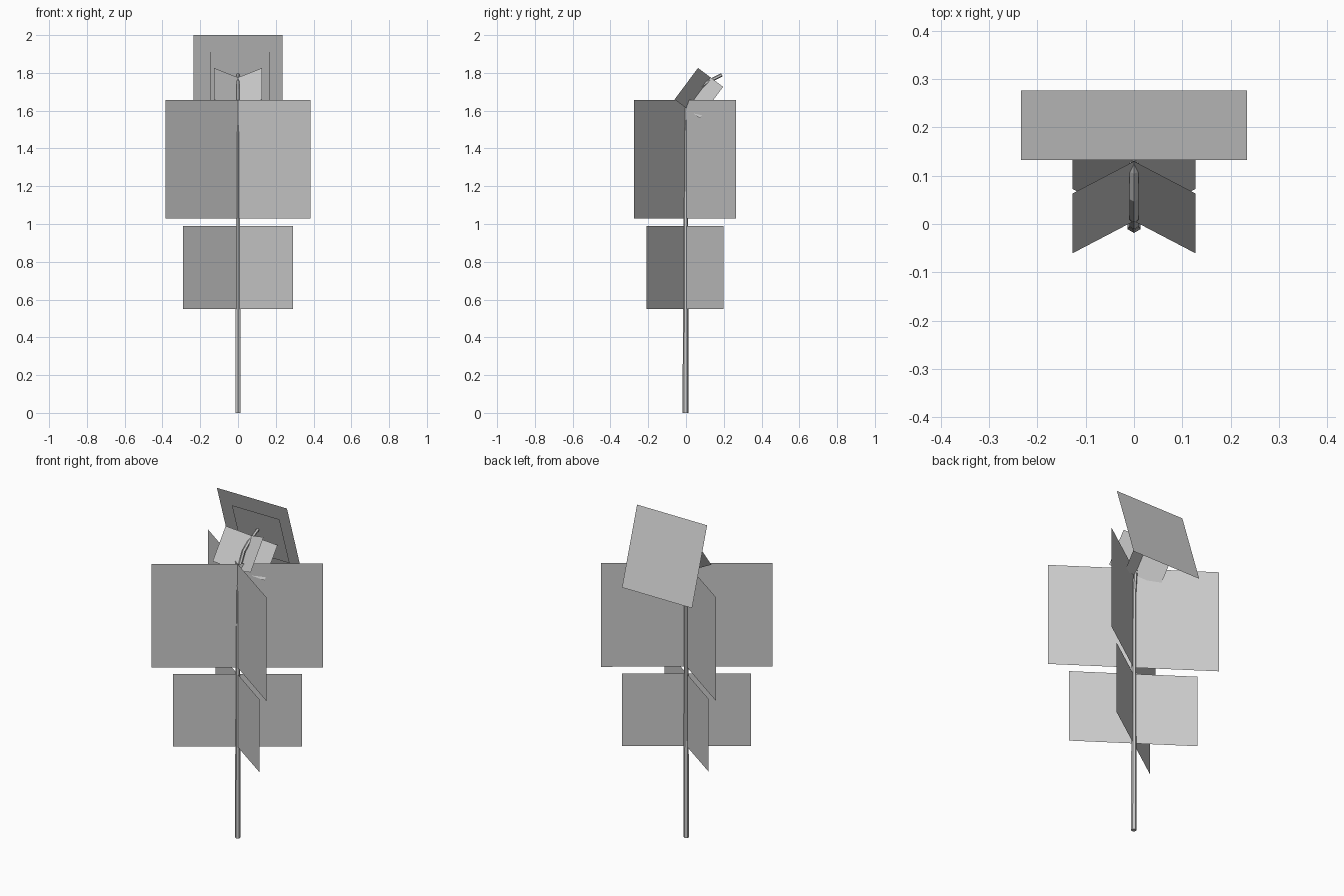
import bpy, bmesh, math
from mathutils import Vector

if "Cube" in bpy.data.objects:
    bpy.data.objects.remove(bpy.data.objects["Cube"])


def make_object(name, bm):
    mesh = bpy.data.meshes.new(name)
    bm.to_mesh(mesh)
    bm.free()
    obj = bpy.data.objects.new(name, mesh)
    bpy.context.collection.objects.link(obj)
    return obj


def add_quad(bm, centre, u, v):
    """Rectangle spanned by half vectors u and v."""
    bm.faces.new([bm.verts.new(centre + a * u + b * v)
                  for a, b in ((-1, -1), (1, -1), (1, 1), (-1, 1))])


def crossed_cards(name, bottom, top, half_x, half_depth):
    """Two flat cards crossing along the bottom-top line."""
    bottom, top = Vector(bottom), Vector(top)
    axis = top - bottom
    depth = Vector((1, 0, 0)).cross(axis.normalized()) * half_depth
    bm = bmesh.new()
    for side in (1, -1):
        add_quad(bm, (bottom + top) / 2, Vector((half_x, 0, 0)) + side * depth, axis / 2)
    return make_object(name, bm)


def tilted_square(name, centre, half, tilt):
    """Flower card leaning back, normal in the yz plane."""
    bm = bmesh.new()
    up = Vector((0, -math.sin(tilt), math.cos(tilt)))
    add_quad(bm, Vector(centre), Vector((-half, 0, 0)), up * half)
    return make_object(name, bm)


def tube(name, path, sides=6):
    """Tapering tube through (y, z, radius) points in the yz plane."""
    bm = bmesh.new()
    pts = [Vector((0, y, z)) for y, z, r in path]
    rings = []
    for i, p in enumerate(pts):
        tangent = (pts[min(i + 1, len(pts) - 1)] - pts[max(i - 1, 0)]).normalized()
        x = Vector((1, 0, 0))
        d = tangent.cross(x)
        r = path[i][2]
        rings.append([bm.verts.new(p + r * (math.sin(t) * x + math.cos(t) * d))
                      for t in (2 * math.pi * k / sides for k in range(sides))])
    for a, b in zip(rings, rings[1:]):
        for k in range(sides):
            n = (k + 1) % sides
            bm.faces.new((a[k], a[n], b[n], b[k]))
    bm.faces.new(rings[0])
    bm.faces.new(rings[-1])
    bmesh.ops.recalc_face_normals(bm, faces=bm.faces)
    return make_object(name, bm)


# Stem: straight, then nodding backwards to the flower
tube("stem", [(-0.003, 0.0, 0.0155), (-0.001, 1.0, 0.0125), (0.0, 1.48, 0.011),
              (0.014, 1.63, 0.0105), (0.055, 1.71, 0.0105),
              (0.11, 1.75, 0.0105), (0.19, 1.79, 0.009)])

# Leaf cards
crossed_cards("lower_leaves", (0, -0.005, 0.55), (0, -0.005, 0.99), 0.29, 0.203)
crossed_cards("upper_leaves", (0, -0.005, 1.03), (0, -0.005, 1.657), 0.385, 0.27)
crossed_cards("head_leaves", (0, 0.006, 1.61), (0, 0.13, 1.776), 0.127, 0.083)

# Flower: petal card with a smaller card behind it
tilt = math.radians(17.9)
tilted_square("petals", (0, 0.205, 1.778), 0.2345, tilt)
tilted_square("flower_back", (0.01, 0.203, 1.759), 0.159, tilt)
